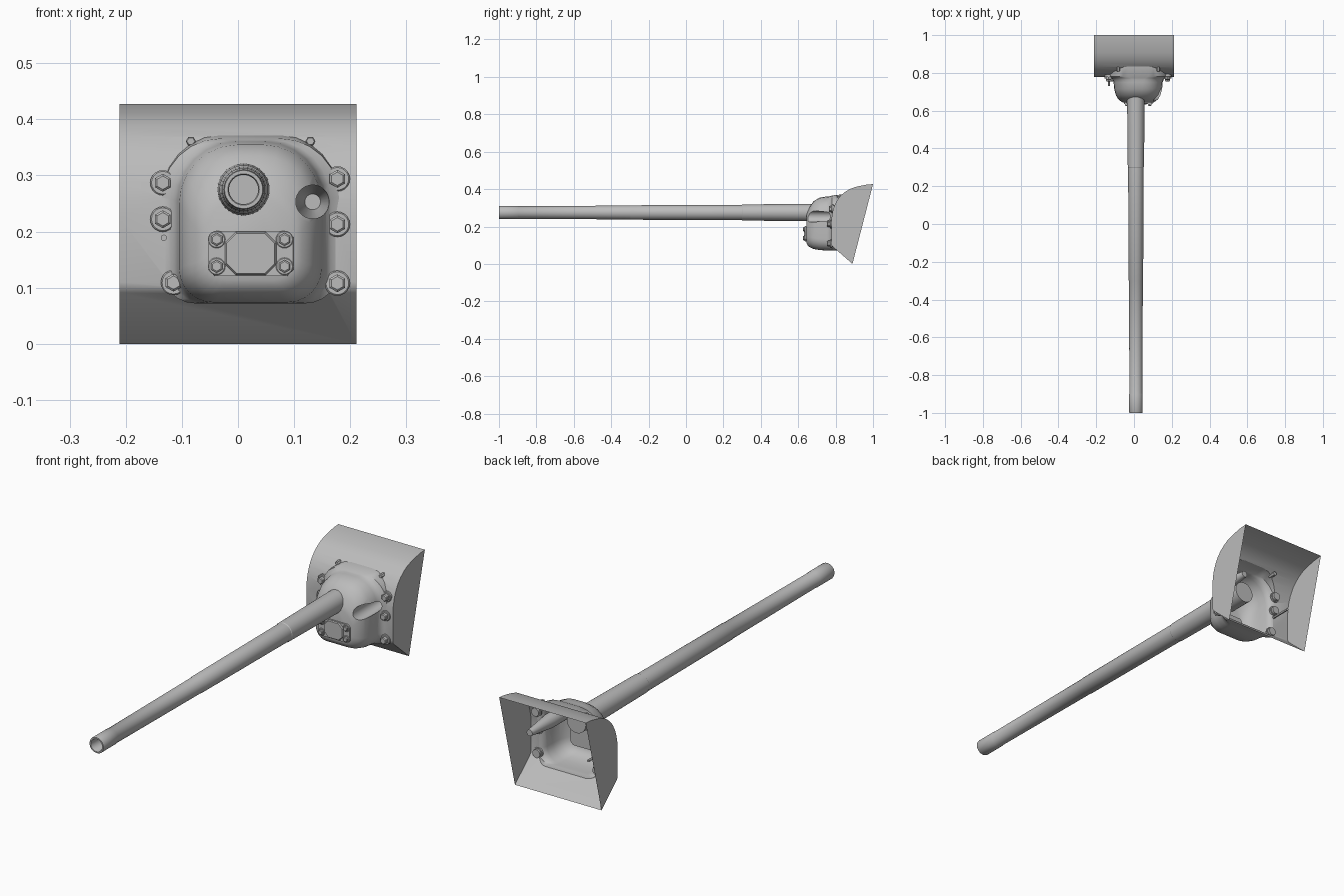
import bpy, bmesh, math
from mathutils import Matrix, Vector

if "Cube" in bpy.data.objects:
    bpy.data.objects.remove(bpy.data.objects["Cube"])

steel = bpy.data.materials.new("grey steel")
steel.diffuse_color = (0.5, 0.5, 0.5, 1)
steel.use_nodes = True
steel.node_tree.nodes["Principled BSDF"].inputs["Base Color"].default_value = steel.diffuse_color


def finish(name, bm, angle=30):
    bmesh.ops.recalc_face_normals(bm, faces=bm.faces)
    me = bpy.data.meshes.new(name)
    bm.to_mesh(me)
    bm.free()
    me.materials.append(steel)
    ob = bpy.data.objects.new(name, me)
    bpy.context.collection.objects.link(ob)
    smooth(ob, angle)
    return ob


def smooth(ob, angle=30):
    bpy.ops.object.select_all(action='DESELECT')
    ob.select_set(True)
    bpy.context.view_layer.objects.active = ob
    bpy.ops.object.shade_smooth_by_angle(angle=math.radians(angle))


def loft(bm, rings, cap_start=True, cap_end=True):
    """Skin a list of equal-length point rings."""
    vs = [[bm.verts.new(p) for p in r] for r in rings]
    n = len(vs[0])
    for a, b in zip(vs, vs[1:]):
        for i in range(n):
            bm.faces.new((a[i], a[(i + 1) % n], b[(i + 1) % n], b[i]))
    if cap_start:
        bm.faces.new(vs[0][::-1])
    if cap_end:
        bm.faces.new(vs[-1])


def circle(x, y, z, r, n, turn=0):
    return [(x + r * math.cos(turn + 2 * math.pi * i / n), y,
             z + r * math.sin(turn + 2 * math.pi * i / n)) for i in range(n)]


def lathe(name, x, z, profile, n=32, turn=0, angle=30):
    bm = bmesh.new()
    loft(bm, [circle(x, y, z, r, n, turn) for y, r in profile])
    return finish(name, bm, angle)


def dome_ring(y, hw, lo, hi, cx=0.022, seg=7):
    """Outline with wide rounded shoulders and tighter lower corners."""
    top, low = min(0.105, hw * 0.85), min(0.06, hw * 0.5)
    corners = [(hw - top, hi - top, top, 0), (top - hw, hi - top, top, 90),
               (low - hw, lo + low, low, 180), (hw - low, lo + low, low, 270)]
    pts = []
    for x, z, r, a0 in corners:
        for i in range(seg):
            a = math.radians(a0 + 90 * i / (seg - 1))
            pts.append((cx + x + r * math.cos(a), y, z + r * math.sin(a)))
    return pts


# Curved shield, as a solid prism
arc = [(1.0, 0.427), (0.965, 0.424), (0.935, 0.418), (0.905, 0.411), (0.877, 0.401),
       (0.853, 0.387), (0.832, 0.37), (0.812, 0.347), (0.797, 0.32), (0.786, 0.29),
       (0.78, 0.26), (0.777, 0.225), (0.777, 0.11), (0.779, 0.1), (0.786, 0.091), (0.89, 0.0)]
bm = bmesh.new()
loft(bm, [[(x, y, z) for y, z in arc] for x in (-0.211, 0.211)])
shield = finish("shield", bm)

# Bulged housing, flared into the shield
sections = [(0.643, 0.080, 0.114, 0.262), (0.650, 0.092, 0.100, 0.280), (0.662, 0.106, 0.089, 0.306),
            (0.682, 0.118, 0.080, 0.335), (0.715, 0.127, 0.074, 0.355), (0.750, 0.130, 0.072, 0.360),
            (0.764, 0.135, 0.072, 0.361), (0.773, 0.143, 0.072, 0.363), (0.780, 0.158, 0.072, 0.366),
            (0.840, 0.160, 0.074, 0.372), (0.870, 0.150, 0.080, 0.372)]
bm = bmesh.new()
loft(bm, [dome_ring(*s) for s in sections])
housing = finish("housing_cutter", bm)

# Sight funnel cut through the side of the housing
funnel = lathe("funnel_cutter", 0.133, 0.253,
               [(0.60, 0.030), (0.765, 0.030), (0.90, 0.014)], 28)
for other, op in ((housing, 'UNION'), (funnel, 'DIFFERENCE')):
    bpy.context.view_layer.objects.active = shield
    mod = shield.modifiers.new(op, 'BOOLEAN')
    mod.operation, mod.solver, mod.object = op, 'EXACT', other
    bpy.ops.object.modifier_apply(modifier=mod.name)
for helper in (housing, funnel):
    bpy.data.objects.remove(helper)

# Open the back of the shield
bm = bmesh.new()
bm.from_mesh(shield.data)
back = Vector((0, 0.427, -0.11)).normalized()
gone = [f for f in bm.faces if f.normal.dot(back) > 0.99
        and abs((f.calc_center_median() - Vector((0, 0.89, 0))).dot(back)) < 0.005]
bmesh.ops.delete(bm, geom=gone, context='FACES')
bm.to_mesh(shield.data)
bm.free()
smooth(shield, 32)

# Stepped barrel with an open muzzle
lathe("barrel", 0.01, 0.275,
      [(-0.88, 0.026), (-0.996, 0.026), (-1.0, 0.028), (-1.0, 0.034), (-0.997, 0.0355),
       (-0.9, 0.0355), (-0.897, 0.034), (-0.3, 0.037), (-0.297, 0.0385), (0.3, 0.041),
       (0.303, 0.043), (0.66, 0.0465), (0.75, 0.0465)], 32)

# Access cover with a raised middle
def plate(name, outline, y0, y1, inset):
    bm = bmesh.new()
    cx = sum(p[0] for p in outline) / len(outline)
    cz = sum(p[1] for p in outline) / len(outline)
    front = [(cx + (x - cx) * inset, y0, cz + (z - cz) * inset) for x, z in outline]
    loft(bm, [front, [(x, y1, z) for x, z in outline]])
    return finish(name, bm)


def chamfered(x0, x1, z0, z1, c):
    return [(x0 + c, z0), (x1 - c, z0), (x1, z0 + c), (x1, z1 - c),
            (x1 - c, z1), (x0 + c, z1), (x0, z1 - c), (x0, z0 + c)]


plate("access_cover", chamfered(-0.054, 0.1, 0.12, 0.202, 0.012), 0.637, 0.66, 0.98)
plate("cover_ridge", chamfered(-0.025, 0.07, 0.121, 0.201, 0.02), 0.632, 0.64, 0.9)


# Hex bolts on round washers
def bolt(name, x, y, z, washer, head, depth, tail):
    lathe(name + "_washer", x, z, [(y - depth * 0.3, washer * 0.9), (y - depth * 0.2, washer), (y + 0.004, washer)], 20)
    lathe(name + "_head", x, z, [(y - depth, head * 0.75), (y - depth * 0.85, head),
                                 (y, head)], 6, math.pi / 6, 20)
    if tail:
        lathe(name + "_tail", x, z, [(y, washer * 0.8), (y + tail, washer * 0.8)], 16)


for i, (x, z) in enumerate([(-0.134, 0.287), (-0.134, 0.222), (-0.115, 0.109),
                            (0.177, 0.294), (0.177, 0.213), (0.177, 0.108)]):
    bolt(f"shield_bolt_{i}", x, 0.777 + max(0, z - 0.26) * 0.25, z, 0.0225, 0.016, 0.022, 0.014)
for i, (x, z) in enumerate([(x, z) for x in (-0.038, 0.083) for z in (0.138, 0.186)]):
    bolt(f"cover_bolt_{i}", x, 0.638, z, 0.0155, 0.0115, 0.012, 0)
for i, x in enumerate((-0.084, 0.129)):
    lathe(f"small_bolt_{i}", x, 0.361, [(0.808, 0.007), (0.811, 0.009), (0.845, 0.009)], 6, 0, 20)

# Thin pin through the shield
lathe("pin", -0.132, 0.189, [(0.73, 0.0055), (0.87, 0.0055)], 12)
